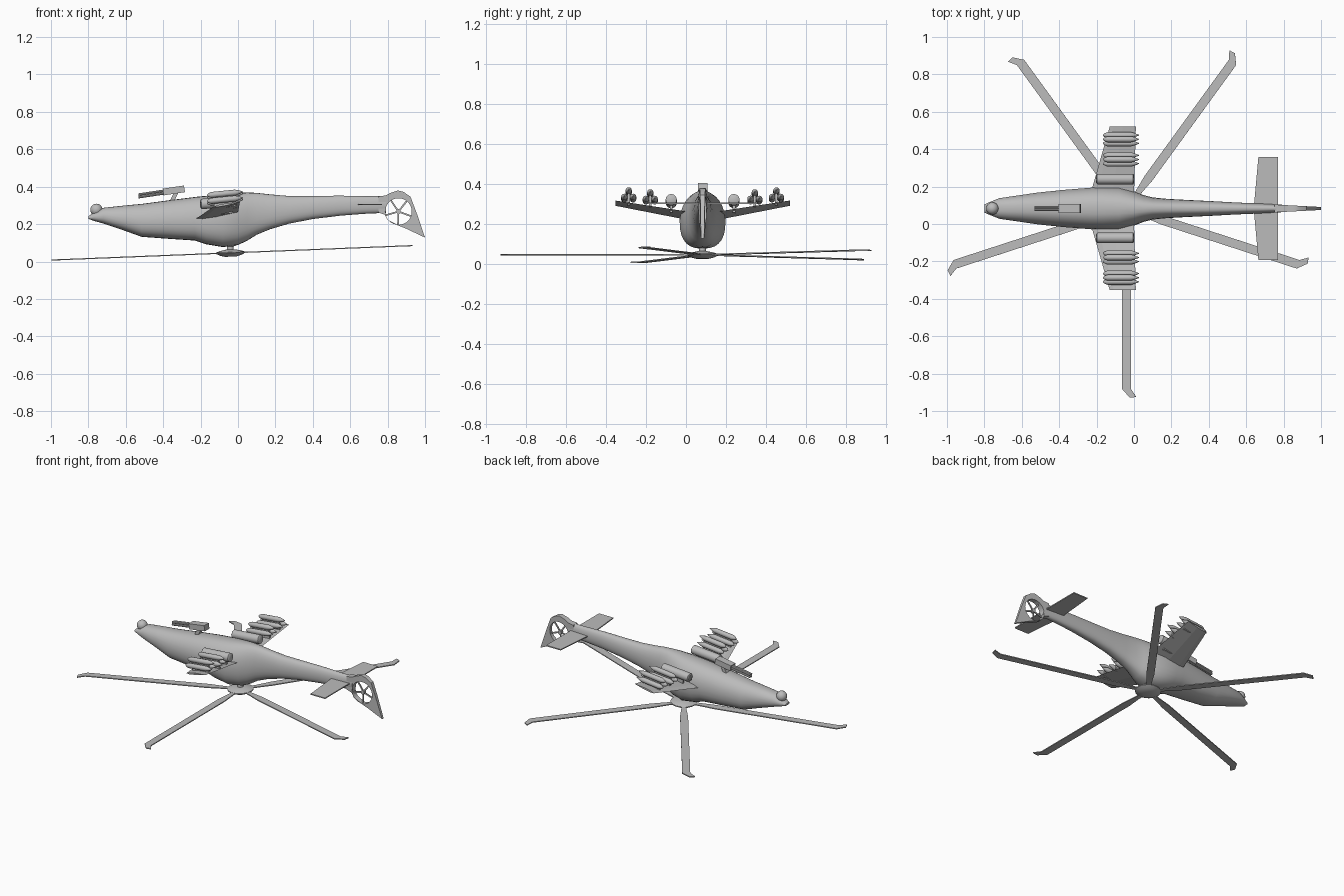
import bpy, bmesh, math
from mathutils import Matrix, Vector

if "Cube" in bpy.data.objects:
    bpy.data.objects.remove(bpy.data.objects["Cube"])

CY = 0.083                      # centre line of the body
grey = bpy.data.materials.new("grey_paint")
grey.diffuse_color = (0.5, 0.5, 0.5, 1)
grey.use_nodes = True
grey.node_tree.nodes["Principled BSDF"].inputs["Base Color"].default_value = grey.diffuse_color


def finish(name, bm, smooth=True, matrix=None):
    """Turn a bmesh into a named, painted object."""
    if matrix is not None:
        bmesh.ops.transform(bm, matrix=matrix, verts=bm.verts)
    bmesh.ops.recalc_face_normals(bm, faces=bm.faces)
    me = bpy.data.meshes.new(name)
    bm.to_mesh(me)
    bm.free()
    me.materials.append(grey)
    ob = bpy.data.objects.new(name, me)
    bpy.context.collection.objects.link(ob)
    if smooth:
        bpy.ops.object.select_all(action='DESELECT')
        ob.select_set(True)
        bpy.context.view_layer.objects.active = ob
        bpy.ops.object.shade_smooth_by_angle(angle=math.radians(35))
    return ob


def loft(name, rings, matrix=None, smooth=True):
    """Skin closed rings of equal point count and cap the ends."""
    bm = bmesh.new()
    vs = [[bm.verts.new(p) for p in r] for r in rings]
    n = len(vs[0])
    for a, b in zip(vs, vs[1:]):
        for i in range(n):
            bm.faces.new((a[i], a[(i + 1) % n], b[(i + 1) % n], b[i]))
    bm.faces.new(vs[0][::-1])
    bm.faces.new(vs[-1])
    return finish(name, bm, smooth, matrix)


def lathe(name, profile, matrix, sides=12):
    """Revolve (x, radius) points about the x axis."""
    turn = [2 * math.pi * i / sides for i in range(sides)]
    return loft(name, [[(x, r * math.cos(t), r * math.sin(t)) for t in turn]
                       for x, r in profile], matrix)


def box(name, size, matrix):
    bm = bmesh.new()
    bmesh.ops.create_cube(bm, size=1)
    bmesh.ops.scale(bm, vec=size, verts=bm.verts)
    return finish(name, bm, False, matrix)


def slab(name, outline, thick, matrix=None):
    """Thin plate from a 3D outline, thickened along z."""
    return loft(name, [[(x, y, z + s * thick / 2) for x, y, z in outline]
                       for s in (-1, 1)], matrix, False)


def place(x, y, z, slope=0.0):
    return Matrix.Translation((x, y, z)) @ Matrix.Rotation(-math.atan(slope), 4, 'Y')


# Fuselage and tail boom: x, bottom, top, half width
stations = [(-.80, .228, .242, .022), (-.77, .217, .262, .035), (-.72, .203, .287, .055),
            (-.61, .166, .299, .071), (-.515, .132, .308, .085), (-.38, .122, .326, .099),
            (-.23, .112, .345, .111), (-.17, .092, .351, .115), (-.08, .077, .360, .115),
            (.0, .088, .367, .092), (.05, .112, .369, .072), (.10, .143, .367, .059),
            (.17, .172, .359, .052), (.275, .203, .350, .046), (.40, .227, .350, .040),
            (.545, .245, .352, .032), (.69, .256, .349, .026), (.79, .26, .35, .02)]
rings = []
for x, zb, zt, w in stations:
    ring = []
    for i in range(28):
        t = 2 * math.pi * i / 28
        c, s = math.cos(t), math.sin(t)
        y = math.copysign(abs(c) ** .78, c) * w
        z = math.copysign(abs(s) ** .78, s) * (zt - zb) / 2
        y *= 1 - .18 * max(0, s)          # narrower towards the upper side
        ring.append((x, CY + y, (zt + zb) / 2 + z))
    rings.append(ring)
loft("fuselage", rings)

# Sensor ball on the nose
bm = bmesh.new()
bmesh.ops.create_uvsphere(bm, u_segments=20, v_segments=12, radius=.033)
finish("nose_sensor", bm, True, Matrix.Translation((-.757, CY, .276)))

# Tail fin with a round opening
FX, FZ, FR = .858, .267, .071
cu = bpy.data.curves.new("fin_outline", 'CURVE')
cu.dimensions, cu.fill_mode, cu.extrude = '2D', 'BOTH', .02
outer = [(.75, .348), (.79, .353), (.815, .367), (.855, .38), (.885, .372), (.922, .347),
         (.955, .26), (1.0, .128), (.90, .175), (.80, .222), (.785, .25), (.75, .262)]
hole = [(FX + FR * math.cos(a * math.pi / 16), FZ + FR * math.sin(a * math.pi / 16))
        for a in range(32)]
for pts in (outer, hole):
    sp = cu.splines.new('POLY')
    sp.points.add(len(pts) - 1)
    for p, (x, z) in zip(sp.points, pts):
        p.co = (x, z, 0, 1)
    sp.use_cyclic_u = True
helper = bpy.data.objects.new("fin_outline", cu)
bpy.context.collection.objects.link(helper)
dg = bpy.context.evaluated_depsgraph_get()
fin_mesh = bpy.data.meshes.new_from_object(helper.evaluated_get(dg))
bm = bmesh.new()
bm.from_mesh(fin_mesh)
bpy.data.objects.remove(helper)
for v in bm.verts:                        # thin out towards the trailing tip
    half = .021 - .013 * (v.co.x - .75) / .25
    v.co = Vector((v.co.x, CY + math.copysign(half, v.co.z), v.co.y))
bmesh.ops.remove_doubles(bm, verts=bm.verts, dist=1e-5)
finish("tail_fin", bm)

# Fan inside the fin
for k in range(5):
    spin = Matrix.Rotation(math.radians(72 * k + 20), 4, 'Y')
    box("fan_blade", (.073, .006, .009),
        Matrix.Translation((FX, CY, FZ)) @ spin @ Matrix.Translation((.036, 0, 0)))
lathe("fan_hub", [(-.01, .013), (.01, .013)],
      Matrix.Translation((FX, CY, FZ)) @ Matrix.Rotation(math.pi / 2, 4, 'Z'))

# Horizontal stabiliser
slab("stabiliser", [(.64, CY, .305), (.665, CY + .275, .305), (.77, CY + .275, .305),
                    (.77, CY - .275, .305), (.665, CY - .275, .305)], .007)

# Main rotor on its mast, slightly tilted
rotor = place(-.04, CY, .046, .04)
upright = rotor @ Matrix.Rotation(-math.pi / 2, 4, 'Y')
lathe("rotor_hub", [(-.02, .03), (-.013, .058), (-.002, .078), (.004, .078),
                    (.012, .055), (.018, .024)], upright, 24)
lathe("rotor_mast", [(0, .018), (.034, .018), (.038, .03), (.06, .03)], upright, 16)
blade = [(.05, -.014, 0), (.10, -.015, 0), (.2, -.024, 0), (.965, -.024, 0),
         (1.012, .018, 0), (1.008, .052, 0), (.965, .024, 0), (.2, .024, 0),
         (.10, .015, 0), (.05, .014, 0)]
for k in range(5):
    slab("rotor_blade", blade, .006,
         rotor @ Matrix.Rotation(math.radians(72 * k - 90), 4, 'Z'))

# Shapes of the carried stores, along x
missile = [(-.097, .002), (-.088, .010), (-.072, .016), (.055, .016), (.07, .012), (.097, .002)]
pod = [(-.10, .022), (-.096, .028), (.096, .028), (.10, .022)]

for side in (-1, 1):
    # Stub wing, swept, raised at the tip and pitched
    def section(d, x0, x1, z0, z1, t):
        y = CY + side * d
        f = lambda u, o: (x0 + (x1 - x0) * u, y, z0 + (z1 - z0) * u + o * t)
        return [f(0, 0), f(.15, .5), f(.5, .6), f(1, 0), f(.5, -.6), f(.15, -.5)]
    loft("stub_wing", [section(.07, -.235, 0, .222, .262, .016),
                       section(.437, -.13, .01, .293, .318, .010)], smooth=False)

    # Round rocket pod with its pylon
    y = CY + side * .157
    lathe("rocket_pod", pod, place(-.10, y, .315, .08), 18)
    box("pod_pylon", (.12, .014, .05), place(-.09, y, .277, .12))
    for k in range(6):                    # launch tube mouths
        a = k * math.pi / 3
        lathe("launch_tube", [(-.104, .006), (-.09, .006)],
              place(-.10, y + .014 * math.cos(a), .315 + .014 * math.sin(a), .08), 8)

    # Two clusters of three missiles on pylons
    for d, z in ((.262, .321), (.37, .331)):
        y = CY + side * d
        box("missile_pylon", (.12, .012, .06), place(-.07, y, z - .012, .12))
        box("missile_rack", (.11, .04, .008), place(-.07, y, z, .1))
        for dy, dz in ((-.022, 0), (.022, 0), (0, .032)):
            lathe("missile", missile, place(-.07, y + dy, z + dz, .1))

# Gun on the body
box("gun_body", (.115, .048, .036), place(-.343, CY, .380, .15))
for dy in (-.007, .007):
    for dz in (-.007, .007):
        lathe("gun_barrel", [(-.07, .007), (.07, .007)],
              place(-.463, CY + dy, .361 + dz, .15), 10)
box("gun_mount", (.022, .03, .06), place(-.34, CY, .350, -.5))
